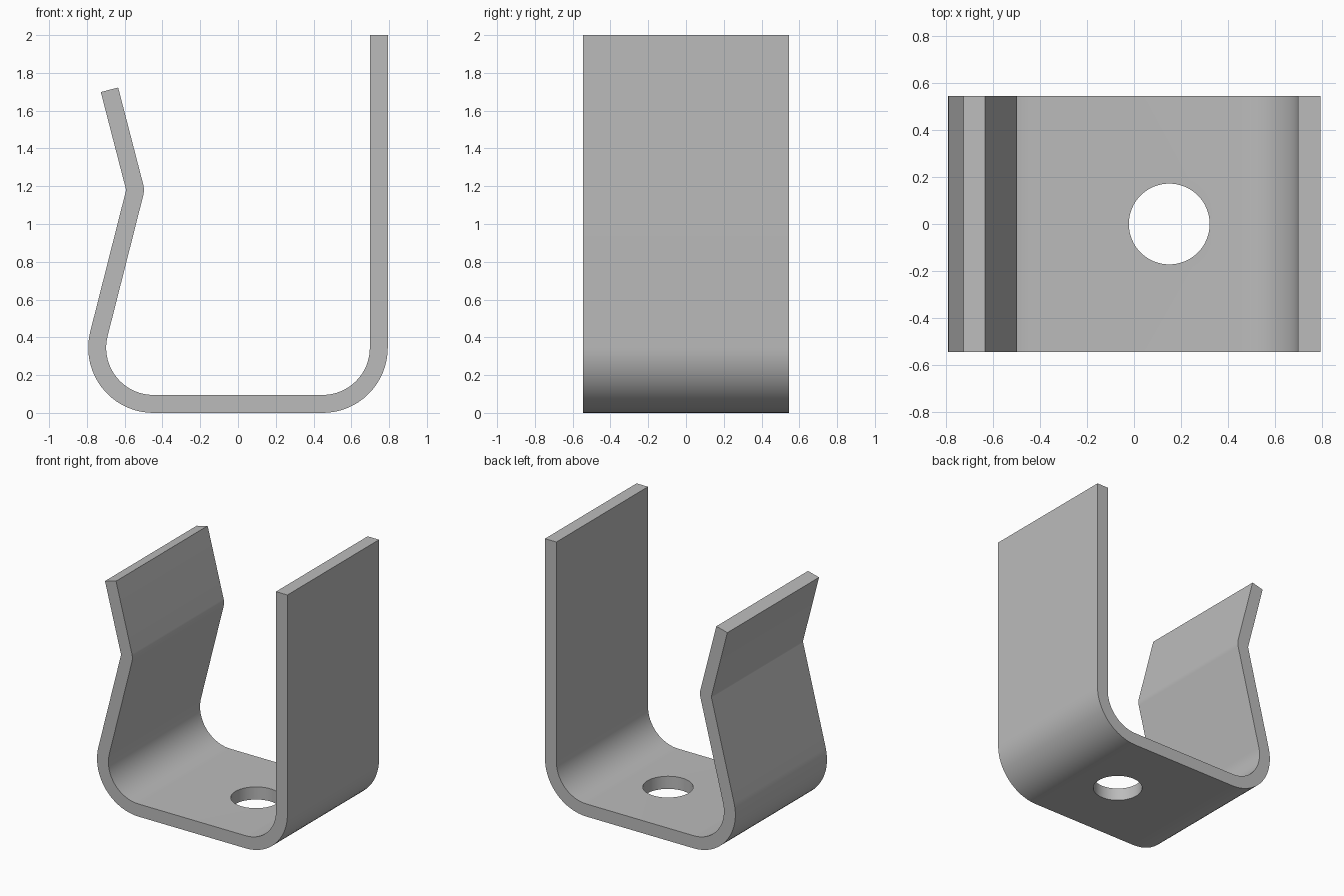
import bpy
import bmesh
from math import radians, sin, cos
from mathutils import Vector

if "Cube" in bpy.data.objects:
    bpy.data.objects.remove(bpy.data.objects["Cube"], do_unlink=True)

THICK = 0.095          # sheet thickness
HALF_X, HALF_Y = 0.793, 0.545
BEND = 0.345           # outer radius of the lower bends
LEAN = 14.5            # tilt of the spring arm in degrees
HOLE_X, HOLE_R = 0.15, 0.172

steel = bpy.data.materials.new("grey steel")
steel.use_nodes = True
steel.diffuse_color = (0.5, 0.5, 0.5, 1)
steel.node_tree.nodes["Principled BSDF"].inputs["Base Color"].default_value = (0.5, 0.5, 0.5, 1)


def bend(center, r_out, r_in, start, end, steps):
    """Outer and inner section points along a bend."""
    pairs = []
    for i in range(steps + 1):
        a = radians(start + (end - start) * i / steps)
        d = Vector((cos(a), sin(a)))
        pairs.append((center + d * r_out, center + d * r_in))
    return pairs


# Sheet section from the straight arm, under the base, up the spring arm
cx = HALF_X - BEND
section = [(Vector((HALF_X, 2)), Vector((HALF_X - THICK, 2)))]
section += bend(Vector((cx, BEND)), BEND, BEND - THICK, 0, -90, 16)
section += bend(Vector((-cx, BEND)), BEND, BEND - THICK, -90, -180 - LEAN, 18)
section += bend(Vector((-0.615, 1.18)), 0.022, 0.022 + THICK, -LEAN, LEAN, 6)
rise = Vector((-sin(radians(LEAN)), cos(radians(LEAN)))) * 0.53
section.append(tuple(p + rise for p in section[-1]))

# Sweep the section across the clip width
bm = bmesh.new()
rings = []
for outer, inner in section:
    rings.append([bm.verts.new((p.x, y, p.y)) for p, y in
                  ((outer, -HALF_Y), (outer, HALF_Y), (inner, HALF_Y), (inner, -HALF_Y))])
for a, b in zip(rings, rings[1:]):
    for i in range(4):
        j = (i + 1) % 4
        bm.faces.new((a[i], a[j], b[j], b[i]))
bm.faces.new(rings[0])
bm.faces.new(rings[-1])
bmesh.ops.recalc_face_normals(bm, faces=bm.faces)
mesh = bpy.data.meshes.new("spring_clip")
bm.to_mesh(mesh)
bm.free()
clip = bpy.data.objects.new("spring_clip", mesh)
bpy.context.collection.objects.link(clip)
mesh.materials.append(steel)

# Mounting hole through the base
bpy.ops.mesh.primitive_cylinder_add(vertices=64, radius=HOLE_R, depth=0.4,
                                    location=(HOLE_X, 0, THICK / 2))
cutter = bpy.context.object
cutter.name = "hole_cutter"
cutter.hide_render = True
cutter.data.materials.append(steel)
cut = clip.modifiers.new("mounting_hole", "BOOLEAN")
cut.operation = "DIFFERENCE"
cut.solver = "EXACT"
cut.object = cutter

bpy.ops.object.select_all(action="DESELECT")
clip.select_set(True)
bpy.context.view_layer.objects.active = clip
bpy.ops.object.modifier_apply(modifier=cut.name)
bpy.data.objects.remove(cutter, do_unlink=True)
bpy.ops.object.shade_smooth_by_angle(angle=radians(30))
